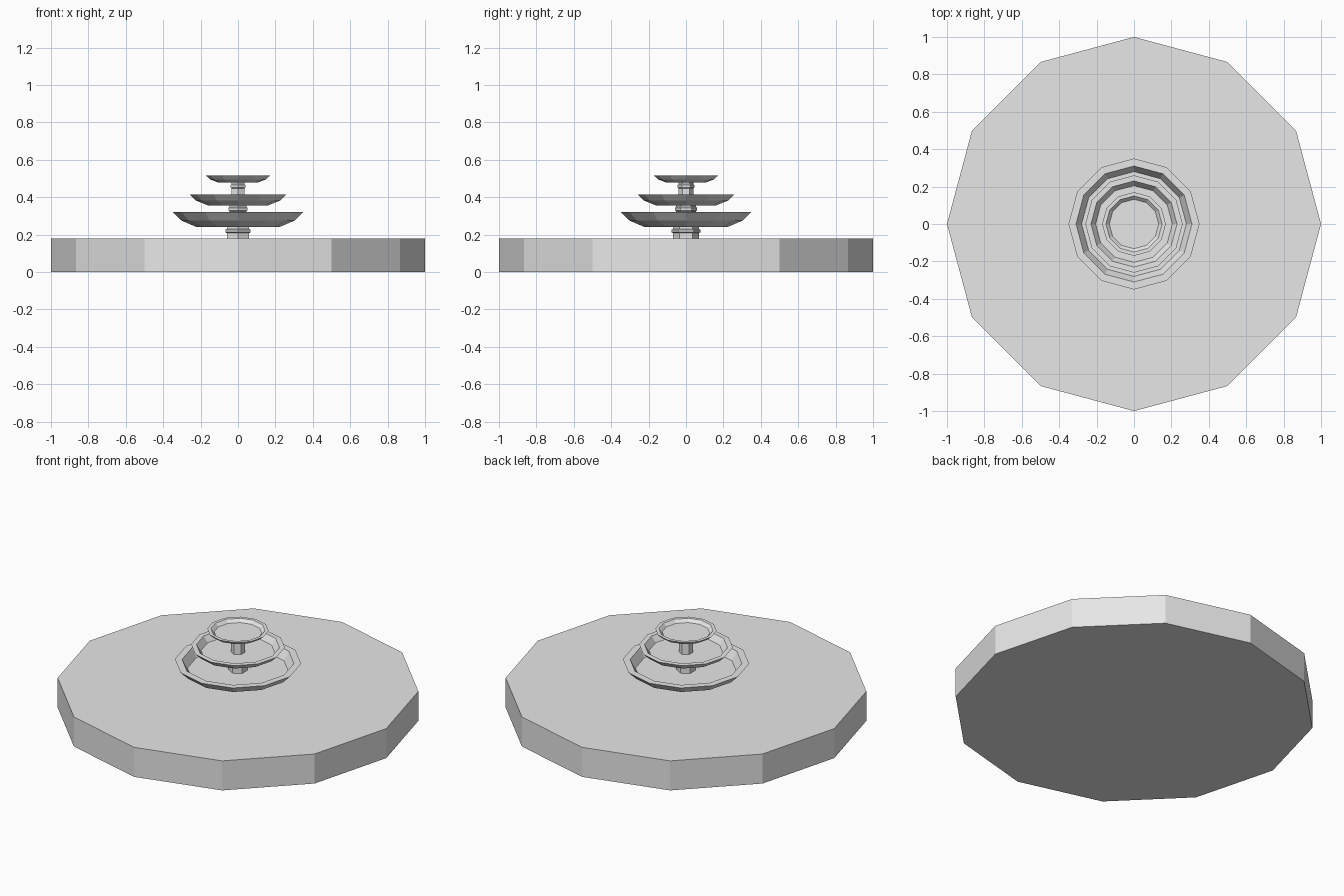
import bpy, bmesh, math

if "Cube" in bpy.data.objects:
    bpy.data.objects.remove(bpy.data.objects["Cube"])

stone = bpy.data.materials.new("grey_stone")
stone.diffuse_color = (0.8, 0.8, 0.8, 1)
stone.use_nodes = True
stone.node_tree.nodes["Principled BSDF"].inputs["Base Color"].default_value = stone.diffuse_color


def lathe(name, profile, sides, turn=0.0):
    """Spin an open (radius, height) profile into a capped, flat-faced solid."""
    bm = bmesh.new()
    rings = []
    for r, z in profile:
        rings.append([bm.verts.new((r * math.cos(turn + i * math.tau / sides),
                                    r * math.sin(turn + i * math.tau / sides), z))
                      for i in range(sides)])
    for a, b in zip(rings, rings[1:]):
        for i in range(sides):
            j = (i + 1) % sides
            bm.faces.new((a[i], a[j], b[j], b[i]))
    bm.faces.new(rings[0][::-1])
    bm.faces.new(rings[-1])
    me = bpy.data.meshes.new(name)
    bm.to_mesh(me)
    bm.free()
    me.materials.append(stone)
    ob = bpy.data.objects.new(name, me)
    bpy.context.collection.objects.link(ob)
    return ob


# Wide twelve-sided plinth
lathe("base", [(1, 0), (1, 0.18)], 12)

# Three stacked bowls: rim radius, foot radius, foot z, rim z, inner rim, floor radius, floor z
bowls = [
    ("lower_bowl", 0.35, 0.22, 0.24, 0.322, 0.31, 0.28, 0.27),
    ("middle_bowl", 0.26, 0.16, 0.356, 0.416, 0.23, 0.205, 0.38),
    ("upper_bowl", 0.17, 0.11, 0.48, 0.515, 0.15, 0.132, 0.497),
]
for name, rim, foot, z0, z1, inner, floor, zf in bowls:
    shoulder = foot + (rim - foot) * 0.66
    lathe(name, [(foot, z0), (shoulder, z0 + (z1 - z0) * 0.45), (rim, z1),
                 (inner, z1), (floor, zf)], 12)

# Six-sided stems with a small collar near the top
stems = [
    ("lower_stem", 0.069, 0.18, 0.242, 0.208),
    ("middle_stem", 0.053, 0.268, 0.358, 0.325),
    ("upper_stem", 0.040, 0.378, 0.482, 0.447),
]
for name, r, z0, z1, zc in stems:
    lathe(name, [(r, z0), (r, zc), (r * 1.13, zc + 0.005),
                 (r * 1.13, zc + 0.018), (r, zc + 0.023), (r, z1)], 6, math.pi / 6)
